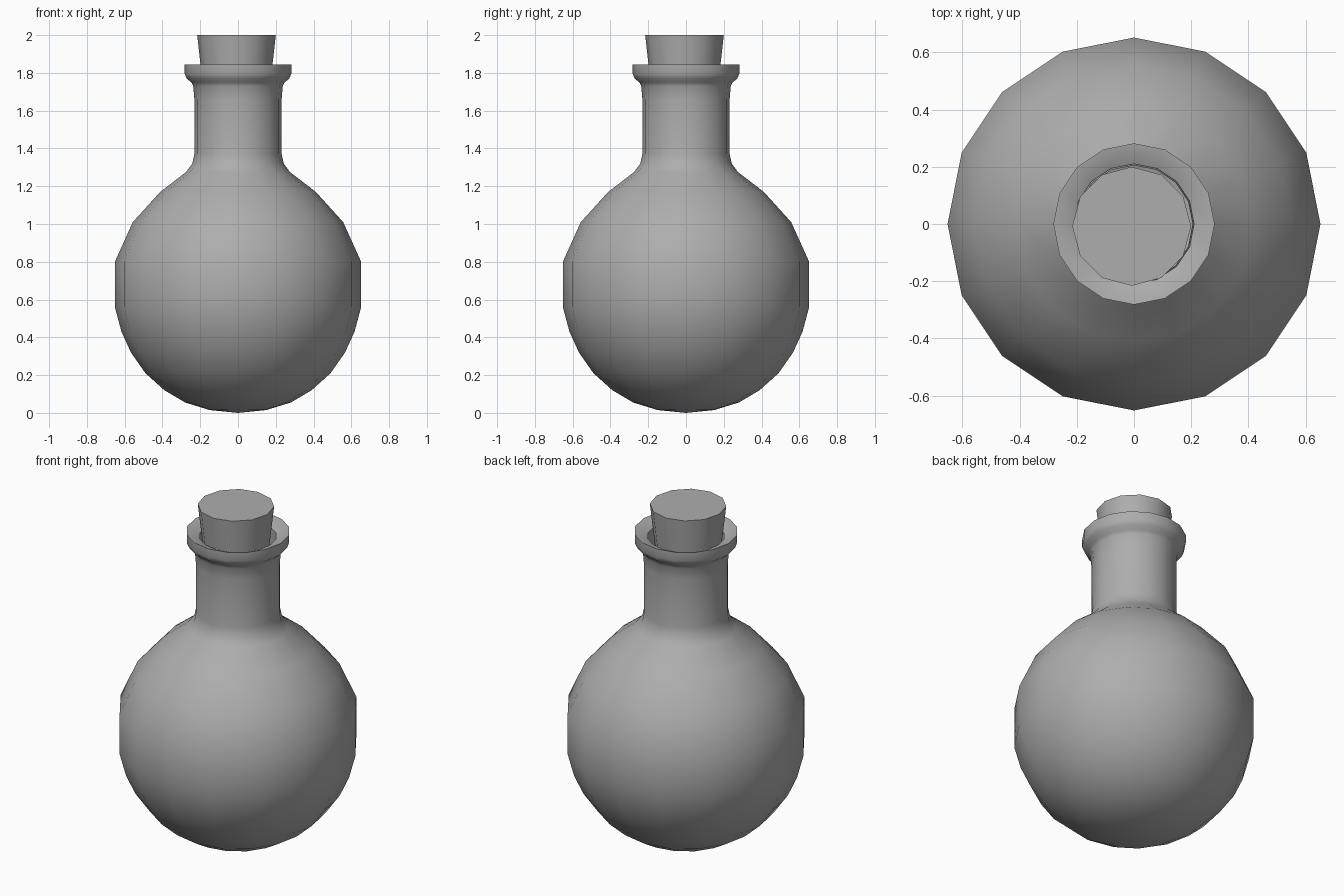
import bpy, bmesh, math

if "Cube" in bpy.data.objects:
    bpy.data.objects.remove(bpy.data.objects["Cube"])

# Mid-grey surface shared by both parts
grey = bpy.data.materials.new("mid_grey")
grey.diffuse_color = (0.42, 0.42, 0.42, 1)
grey.use_nodes = True
grey.node_tree.nodes["Principled BSDF"].inputs["Base Color"].default_value = grey.diffuse_color


def lathe(name, profile, sides, center=(0, 0), angle=50):
    """Spin an (r, z) profile around z; r = 0 makes a pole, open ends with r > 0 are capped."""
    bm = bmesh.new()
    rings = []
    for r, z in profile:
        if r == 0:
            rings.append([bm.verts.new((0, 0, z))] * sides)
        else:
            rings.append([bm.verts.new((r * math.cos(math.tau * i / sides),
                                        r * math.sin(math.tau * i / sides), z))
                          for i in range(sides)])
    for a, b in zip(rings, rings[1:]):
        for i in range(sides):
            j = (i + 1) % sides
            bm.faces.new(list(dict.fromkeys((a[i], a[j], b[j], b[i]))))
    for ring, (r, z) in ((rings[0], profile[0]), (rings[-1], profile[-1])):
        if r > 0:
            bm.faces.new(ring)
    bmesh.ops.recalc_face_normals(bm, faces=bm.faces)
    mesh = bpy.data.meshes.new(name)
    bm.to_mesh(mesh)
    bm.free()
    mesh.materials.append(grey)
    obj = bpy.data.objects.new(name, mesh)
    obj.location = (center[0], center[1], 0)
    bpy.context.collection.objects.link(obj)
    bpy.ops.object.select_all(action='DESELECT')
    obj.select_set(True)
    bpy.context.view_layer.objects.active = obj
    bpy.ops.object.shade_smooth_by_angle(angle=math.radians(angle))
    return obj


# Round flask: outer bulb, neck, flared lip, then the inner wall
outer = [(0, 0), (0.15, 0.015), (0.28, 0.055), (0.39, 0.12), (0.49, 0.21),
         (0.567, 0.32), (0.617, 0.43), (0.652, 0.56), (0.652, 0.80),
         (0.557, 1.01), (0.412, 1.17), (0.275, 1.275), (0.242, 1.32),
         (0.231, 1.37), (0.231, 1.66), (0.237, 1.73), (0.247, 1.75),
         (0.272, 1.77), (0.282, 1.795), (0.282, 1.845)]
inner = [(0.277, 1.845), (0.21, 1.815), (0.205, 1.36), (0.25, 1.26),
         (0.39, 1.15), (0.53, 1.0), (0.62, 0.79), (0.62, 0.57),
         (0.54, 0.33), (0.37, 0.145), (0, 0.03)]
lathe("flask", outer + inner, 16)

# Tapered stopper, slightly off centre
lathe("cork", [(0.16, 1.57), (0.208, 2.0)], 12, center=(-0.008, -0.008))
